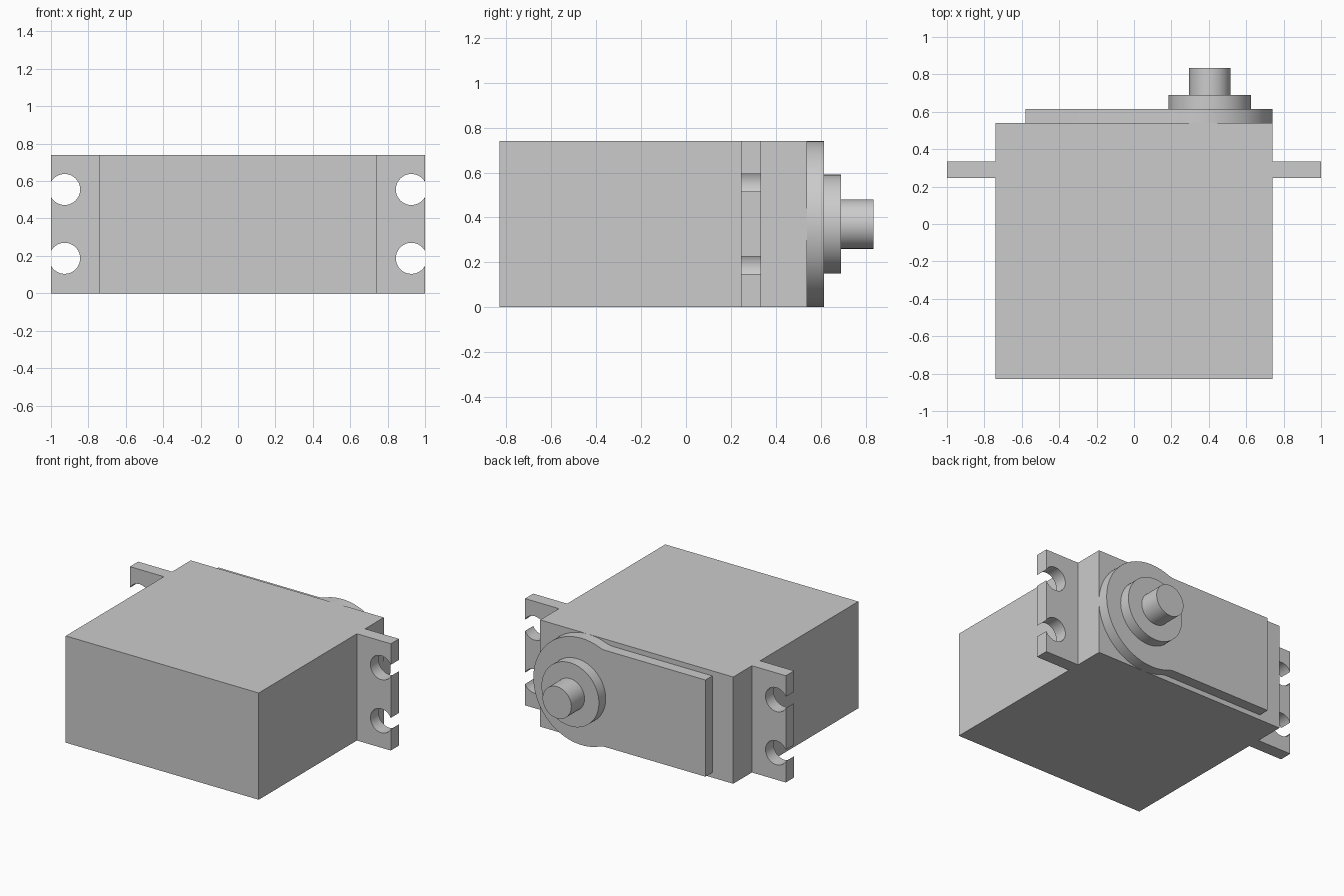
import bpy
import bmesh
from math import sin, cos, pi, sqrt, atan2, radians
from mathutils import Vector

cube = bpy.data.objects.get("Cube")
if cube:
    bpy.data.objects.remove(cube, do_unlink=True)

grey = bpy.data.materials.new("plain grey")
grey.use_nodes = True
COLOUR = (0.6, 0.6, 0.6, 1)
grey.diffuse_color = COLOUR
grey.node_tree.nodes["Principled BSDF"].inputs["Base Color"].default_value = COLOUR

HEIGHT = 0.74
MID = HEIGHT / 2


def arc(cx, cz, r, start, end, steps):
    """Points along an arc, end point included."""
    angles = [start + (end - start) * i / steps for i in range(steps + 1)]
    return [(cx + r * cos(a), cz + r * sin(a)) for a in angles]


def prism(name, outlines, depth):
    """Extrude closed 3D outlines along the depth vector."""
    bm = bmesh.new()
    for outline in outlines:
        face = bm.faces.new([bm.verts.new(p) for p in outline])
        ext = bmesh.ops.extrude_face_region(bm, geom=[face], use_keep_orig=True)
        moved = [g for g in ext["geom"] if isinstance(g, bmesh.types.BMVert)]
        bmesh.ops.translate(bm, verts=moved, vec=Vector(depth))
    bmesh.ops.recalc_face_normals(bm, faces=bm.faces)
    mesh = bpy.data.meshes.new(name)
    bm.to_mesh(mesh)
    bm.free()
    mesh.materials.append(grey)
    obj = bpy.data.objects.new(name, mesh)
    bpy.context.collection.objects.link(obj)
    return obj


def activate(obj):
    bpy.ops.object.select_all(action="DESELECT")
    obj.select_set(True)
    bpy.context.view_layer.objects.active = obj


def smooth(obj):
    activate(obj)
    bpy.ops.object.shade_smooth_by_angle(angle=radians(30))


def upright(points, y):
    return [(x, y, z) for x, z in points]


# Housing with its two mounting ears, drawn from above and mirrored
half = [(0.74, -0.83), (0.74, 0.245), (1, 0.245), (1, 0.335), (0.74, 0.335), (0.74, 0.54)]
plan = half + [(-x, y) for x, y in reversed(half)]
housing = prism("housing", [[(x, y, 0) for x, y in plan]], (0, 0, HEIGHT))

# Open screw holes in the ears
holes = [upright(arc(x, z, 0.083, 0, 2 * pi, 48)[:-1], 0.2)
         for x in (-0.927, 0.927) for z in (0.187, 0.555)]
cutter = prism("screw_hole_cutter", holes, (0, 0.2, 0))
cutter.hide_render = True
cut = housing.modifiers.new("screw holes", "BOOLEAN")
cut.operation = "DIFFERENCE"
cut.solver = "EXACT"
cut.object = cutter
activate(housing)
bpy.ops.object.modifier_apply(modifier=cut.name)
bpy.data.objects.remove(cutter, do_unlink=True)
smooth(housing)

# Raised gear cover: a round head blending through fillets into a straight tail
R, TAIL, FILLET = 0.37, 0.335, 0.15
rise = TAIL + FILLET
run = sqrt((R + FILLET) ** 2 - rise ** 2)
touch = atan2(rise, -run)
upper = arc(R, 0, R, 0, touch, 40)
upper += arc(R - run, rise, FILLET, touch - pi, -pi / 2, 6)[1:]
upper.append((-0.58, TAIL))
lower = [(x, -z) for x, z in reversed(upper[1:])]
cover = [(x, z + MID) for x, z in upper + lower]
smooth(prism("gear_cover", [upright(cover, 0.54)], (0, 0.075, 0)))

# Output collar and shaft
for name, radius, start, end in (("output_collar", 0.22, 0.615, 0.69),
                                 ("output_shaft", 0.11, 0.69, 0.835)):
    ring = arc(0.405, MID, radius, 0, 2 * pi, 64)[:-1]
    smooth(prism(name, [upright(ring, start)], (0, end - start, 0)))
